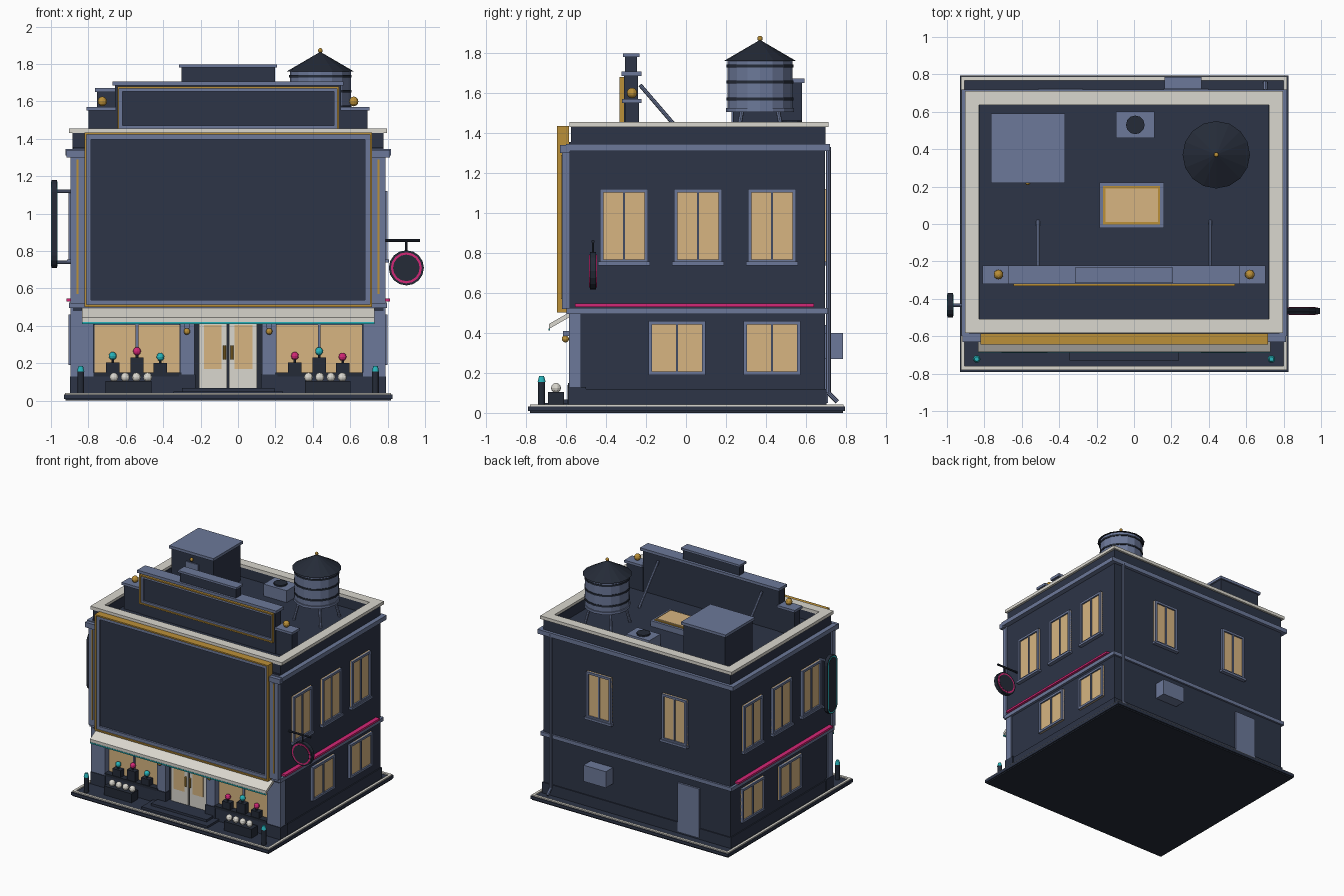
import bpy, bmesh, math
from mathutils import Vector, Matrix

cube = bpy.data.objects.get("Cube")
if cube:
    bpy.data.objects.remove(cube, do_unlink=True)

SHIFT = Vector((-.053, 0, 0))  # building axis relative to the overall centre


def material(name, *rgb):
    mat = bpy.data.materials.new(name)
    mat.use_nodes = True
    mat.diffuse_color = (*rgb, 1)
    mat.node_tree.nodes["Principled BSDF"].inputs["Base Color"].default_value = (*rgb, 1)
    return mat


navy = material("navy wall", .026, .035, .063)
deep = material("deep navy metal", .018, .024, .039)
slate = material("slate blue trim", .15, .19, .32)
cream = material("cream stone", .7, .68, .62)
glow = material("warm glass", .68, .46, .22)
gold = material("gold", .5, .28, .04)
pink = material("pink neon", .65, .02, .18)
teal = material("teal neon", .02, .46, .5)


def finish(name, bm, mat):
    bmesh.ops.recalc_face_normals(bm, faces=bm.faces)
    bmesh.ops.translate(bm, vec=SHIFT, verts=bm.verts)
    mesh = bpy.data.meshes.new(name)
    bm.to_mesh(mesh)
    bm.free()
    mesh.materials.append(mat)
    obj = bpy.data.objects.new(name, mesh)
    bpy.context.collection.objects.link(obj)
    return obj


def boxes(name, mat, spans):
    bm = bmesh.new()
    for a, b, c, d, e, f in spans:
        size = Matrix.Diagonal((abs(b - a), abs(d - c), abs(f - e), 1))
        place = Matrix.Translation(((a + b) / 2, (c + d) / 2, (e + f) / 2))
        bmesh.ops.create_cube(bm, size=1, matrix=place @ size)
    return finish(name, bm, mat)


def wide(name, mat, half, y0, y1, z0, z1):
    """Box centred on the building axis."""
    boxes(name, mat, [(-half, half, y0, y1, z0, z1)])


def pair(name, mat, x0, x1, y0, y1, z0, z1):
    """Box and its mirror image."""
    boxes(name, mat, [(s * x0, s * x1, y0, y1, z0, z1) for s in (-1, 1)])


def ring(name, mat, half, y0, y1, w, z0, z1):
    """Rectangular band lying flat."""
    boxes(name, mat, [(-half, half, y0, y0 + w, z0, z1), (-half, half, y1 - w, y1, z0, z1),
                      (-half, w - half, y0 + w, y1 - w, z0, z1), (half - w, half, y0 + w, y1 - w, z0, z1)])


# Wall coordinates: u along the wall, d outward, z up
WALLS = {
    "front": lambda u, d: (u, -.585 - d), "back": lambda u, d: (u, .695 + d),
    "left": lambda u, d: (.83 + d, u), "right": lambda u, d: (-.83 - d, u),
    "shop": lambda u, d: (u, -.53 - d), "sign": lambda u, d: (u, -.31 - d)}


def on_wall(name, mat, wall, spans):
    out = []
    for u0, u1, d0, d1, z0, z1 in spans:
        (xa, ya), (xb, yb) = WALLS[wall](u0, d0), WALLS[wall](u1, d1)
        out.append((xa, xb, ya, yb, z0, z1))
    boxes(name, mat, out)


def rim(name, mat, wall, u0, u1, z0, z1, w, d, extra=()):
    on_wall(name, mat, wall, [(u0, u1, 0, d, z0, z0 + w), (u0, u1, 0, d, z1 - w, z1),
                              (u0, u0 + w, 0, d, z0 + w, z1 - w), (u1 - w, u1, 0, d, z0 + w, z1 - w), *extra])


def window(name, wall, u, half, z0, z1, sill=True):
    on_wall(name + "_glass", glow, wall, [(u - half, u + half, 0, .01, z0, z1)])
    bars = [(u - .006, u + .006, 0, .018, z0, z1)]
    if sill:
        bars.append((u - half - .01, u + half + .01, 0, .03, z0 - .012, z0 + .006))
    rim(name + "_frame", slate, wall, u - half, u + half, z0, z1, .018, .022, bars)


def rod(name, mat, a, b, r, r2=None, seg=12):
    a, b = Vector(a), Vector(b)
    turn = (b - a).to_track_quat("Z", "Y").to_matrix().to_4x4()
    bm = bmesh.new()
    bmesh.ops.create_cone(bm, cap_ends=True, segments=seg, radius1=r, radius2=r if r2 is None else r2,
                          depth=(b - a).length, matrix=Matrix.Translation((a + b) / 2) @ turn)
    return finish(name, bm, mat)


def ball(name, mat, x, y, z, r):
    bm = bmesh.new()
    bmesh.ops.create_uvsphere(bm, u_segments=10, v_segments=6, radius=r, matrix=Matrix.Translation((x, y, z)))
    finish(name, bm, mat)


def prism(name, mat, profile, x0, x1):
    bm = bmesh.new()
    face = bm.faces.new([bm.verts.new((x0, y, z)) for y, z in profile])
    new = bmesh.ops.extrude_face_region(bm, geom=[face])["geom"]
    bmesh.ops.translate(bm, vec=(x1 - x0, 0, 0), verts=[v for v in new if isinstance(v, bmesh.types.BMVert)])
    finish(name, bm, mat)


# Pavement, wall blocks, horizontal bands
wide("pavement", navy, .878, -.79, .795, .01, .033)
wide("pavement_base", deep, .87, -.78, .785, 0, .01)
ring("kerb", cream, .872, -.78, .788, .02, .02, .042)
wide("lower_wall", navy, .83, -.53, .695, .03, .5)
wide("upper_wall", navy, .83, -.585, .695, .48, 1.355)
ring("plinth", navy, .838, -.53, .703, .05, .03, .12)
wide("belt_course", slate, .85, -.597, .71, .495, .525)
ring("cornice", slate, .87, -.6, .72, .06, 1.31, 1.345)
ring("parapet", navy, .832, -.575, .697, .06, 1.34, 1.435)
ring("parapet_cap", cream, .85, -.583, .712, .075, 1.43, 1.455)

# Windows, neon line on both flanks
for wall in ("left", "right"):
    for i, y in enumerate((-.31, .06, .43)):
        window(f"{wall}_upper_window_{i}", wall, y, .12, .75, 1.12)
    for i, y in enumerate((-.045, .43)):
        window(f"{wall}_lower_window_{i}", wall, y, .142, .19, .46, False)
    on_wall(wall + "_neon_line", pink, wall, [(-.555, .64, 0, .035, .53, .546)])

# Back: windows, service door, vent box, drain pipe
for x in (.33, -.34):
    window("back_window", "back", x, .11, .75, 1.12)
on_wall("service_door", slate, "back", [(-.56, -.37, 0, .015, .05, .44)])
on_wall("vent_box", slate, "back", [(.215, .415, 0, .09, .27, .4)])
rod("drain_pipe", slate, (.755, .712, .1), (.755, .712, 1.33), .012, seg=8)
rod("drain_spout", slate, (.755, .712, .1), (.755, .757, .055), .012, seg=8)

# Front pilasters and billboard
pair("lower_pilaster", slate, .72, .842, -.585, -.525, .12, .5)
pair("pilaster_foot", navy, .715, .845, -.59, -.5, .03, .13)
pair("upper_pilaster", slate, .765, .842, -.62, -.58, .52, 1.31)
pair("pilaster_capital", slate, .765, .865, -.63, -.58, 1.3, 1.34)
pair("pilaster_gold_line", gold, .8, .81, -.626, -.6, .57, 1.29)
on_wall("billboard_panel", navy, "front", [(-.74, .74, 0, .035, .53, 1.41)])
rim("billboard_frame", slate, "front", -.758, .758, .513, 1.423, .026, .05)
rim("billboard_gold_edge", gold, "front", -.769, .769, .502, 1.434, .011, .06)

# Awning
prism("awning", cream, [(-.58, .505), (-.685, .445), (-.685, .42), (-.58, .48)], -.782, .782)
wide("awning_neon", teal, .782, -.688, -.68, .411, .421)

# Shop front, mirrored about the entrance
pair("shop_base", navy, .2, .72, -.585, -.5, .03, .135)
pair("shop_shelf", deep, .25, .72, -.59, -.5, .13, .15)
pair("entrance_pilaster", slate, .18, .258, -.585, -.5, .13, .49)
pair("entrance_foot", navy, .175, .263, -.592, -.5, .03, .14)
pair("planter", deep, .41, .655, -.69, -.61, .03, .105)
for s in (-1, 1):
    side = "left" if s > 0 else "right"
    on_wall(side + "_shop_glass", glow, "shop", [(s * .26, s * .715, 0, .008, .15, .42)])
    on_wall(side + "_shop_bars", slate, "shop", [(s * .487 - .007, s * .487 + .007, 0, .02, .15, .42),
                                               (s * .26, s * .715, 0, .02, .405, .42)])
    for i, (dx, h) in enumerate(((-.13, .205), (0, .23), (.125, .2))):
        x = s * .487 + dx
        accent = teal if (i % 2 == 0) == (s < 0) else pink
        boxes(side + "_display_stand", deep, [(x - .036, x + .036, -.585, -.54, .15, h)])
        rod(side + "_display_stem", deep, (x, -.562, h), (x, -.562, h + .02), .008, seg=6)
        ball(side + "_display_gem", accent, x, -.562, h + .034, .022)
    for i in range(4):
        ball(side + "_planter_bloom", cream, s * .52 + (i - 1.5) * .06, -.65, .125, .025)
    rod(side + "_bollard", deep, (s * .788, -.722, .03), (s * .788, -.722, .155), .018)
    rod(side + "_bollard_light", teal, (s * .788, -.722, .155), (s * .788, -.722, .185), .02, .012)
    boxes(side + "_lamp_mount", slate, [(s * .22 - .014, s * .22 + .014, -.615, -.58, .385, .41)])
    ball(side + "_lamp", gold, s * .22, -.603, .37, .018)
    # Door leaf, glass and handle
    on_wall(side + "_door", cream, "shop", [(s * .006, s * .155, 0, .02, .065, .42)])
    on_wall(side + "_door_glass", glow, "shop", [(s * .035, s * .13, .02, .024, .17, .405)])
    rod(side + "_door_handle", gold, (s * .02, -.56, .22), (s * .02, -.56, .295), .008, seg=8)
wide("door_recess", deep, .18, -.535, -.52, .05, .48)
wide("lower_step", navy, .293, -.73, -.5, .03, .05)
wide("upper_step", navy, .247, -.675, -.5, .05, .068)

# Hanging round sign, layered for its neon ring
for label, mat, r, t in (("body", deep, .094, .016), ("neon", pink, .083, .019), ("face", deep, .071, .021)):
    rod("round_sign_" + label, mat, (.953, -.465 - t, .71), (.953, -.465 + t, .71), r, seg=16)
rod("round_sign_arm", deep, (.83, -.465, .857), (1.025, -.465, .857), .008, seg=8)
rod("round_sign_hanger", deep, (.953, -.465, .8), (.953, -.465, .857), .006, seg=8)

# Upright blade sign with rounded ends
for label, mat, r, t in (("body", deep, .065, .014), ("neon", teal, .058, .0165), ("face", deep, .049, .018)):
    arc = [math.pi * k / 8 for k in range(9)]
    top = [(-.435 + r * math.cos(a), 1.115 + r * math.sin(a)) for a in arc]
    low = [(-.435 - r * math.cos(a), .775 - r * math.sin(a)) for a in arc]
    prism("blade_sign_" + label, mat, top + low, -.929 - t, -.929 + t)
for z in (.74, 1.12):
    rod("blade_sign_bracket", slate, (-.83, -.435, z), (-.92, -.435, z), .009, seg=8)

# Stepped roof sign with braces
pair("sign_shoulder", navy, .6, .745, -.305, -.235, 1.35, 1.555)
pair("sign_shoulder_cap", slate, .6, .757, -.32, -.222, 1.55, 1.57)
wide("sign_block", navy, .605, -.31, -.24, 1.35, 1.685)
wide("sign_block_cap", slate, .617, -.322, -.222, 1.685, 1.707)
wide("sign_crest", navy, .25, -.305, -.245, 1.7, 1.785)
wide("sign_crest_cap", slate, .262, -.315, -.232, 1.78, 1.797)
rim("sign_frame", slate, "sign", -.585, .585, 1.452, 1.672, .02, .012)
rim("sign_gold_edge", gold, "sign", -.592, .592, 1.446, 1.68, .01, .022)
for s in (-1, 1):
    ball("sign_globe", gold, s * .672, -.27, 1.6, .026)
    rod("sign_brace", slate, (s * .46, -.23, 1.64), (s * .46, .015, 1.355), .01, seg=8)

# Roof hut, skylight, roof vent
boxes("roof_hut", navy, [(-.7, -.33, .235, .58, 1.35, 1.65)])
boxes("roof_hut_slab", slate, [(-.712, -.317, .218, .592, 1.65, 1.672)])
boxes("roof_hut_door", slate, [(-.57, -.46, .227, .24, 1.355, 1.58)])
ball("roof_hut_lamp", gold, -.515, .222, 1.61, .014)
boxes("skylight_curb", slate, [(-.132, .213, -.022, .222, 1.35, 1.4)])
boxes("skylight_edge", gold, [(-.112, .193, -.002, .202, 1.4, 1.406)])
boxes("skylight_glass", glow, [(-.1, .181, .01, .19, 1.406, 1.412)])
boxes("roof_vent", slate, [(-.042, .163, .46, .602, 1.35, 1.45)])
rod("roof_vent_fan", deep, (.06, .53, 1.45), (.06, .53, 1.462), .05)

# Water tank
TX, TY = .493, .37


def tank(name, mat, z0, z1, r, r2=None):
    rod(name, mat, (TX, TY, z0), (TX, TY, z1), r, r2, 16)


tank("tank_barrel", slate, 1.52, 1.765, .163)
tank("tank_floor", slate, 1.505, 1.525, .17)
for z in (1.57, 1.655, 1.735):
    tank("tank_hoop", deep, z - .007, z + .007, .168)
tank("tank_roof", deep, 1.76, 1.865, .18, 0)
ball("tank_finial", gold, TX, TY, 1.872, .013)
for sx in (-1, 1):
    for sy in (-1, 1):
        rod("tank_leg", slate, (TX + sx * .12, TY + sy * .12, 1.35), (TX + sx * .09, TY + sy * .09, 1.51), .011, seg=8)
